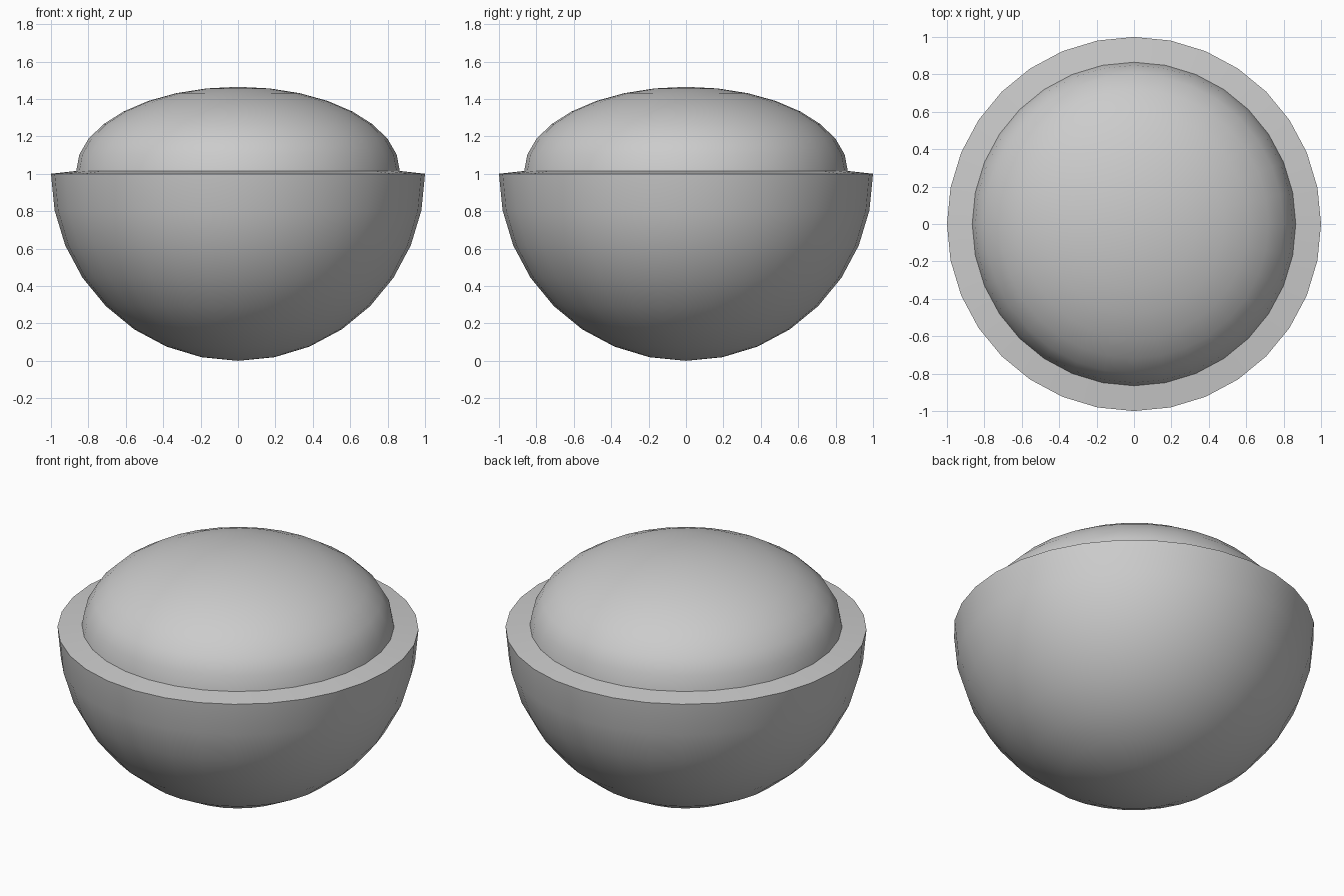
import bpy, bmesh
from math import sin, cos, pi, radians

if "Cube" in bpy.data.objects:
    bpy.data.objects.remove(bpy.data.objects["Cube"])

SEGMENTS = 32
RINGS = 8          # rings per hemisphere
RIM_R, RIM_Z = 0.865, 1.015
DOME_H = 0.45


def lathe(name, profile):
    """Revolve (radius, z) points, listed bottom to top, around the z axis."""
    bm = bmesh.new()
    rings = []
    for r, z in profile:
        if r < 1e-5:
            rings.append([bm.verts.new((0, 0, z))] * SEGMENTS)
        else:
            rings.append([bm.verts.new((r * cos(2 * pi * i / SEGMENTS),
                                        r * sin(2 * pi * i / SEGMENTS), z))
                          for i in range(SEGMENTS)])
    for low, high in zip(rings, rings[1:]):
        for i in range(SEGMENTS):
            j = (i + 1) % SEGMENTS
            corners = dict.fromkeys((low[i], low[j], high[j], high[i]))
            bm.faces.new(list(corners))
    mesh = bpy.data.meshes.new(name)
    bm.to_mesh(mesh)
    bm.free()
    obj = bpy.data.objects.new(name, mesh)
    bpy.context.collection.objects.link(obj)
    bpy.ops.object.select_all(action='DESELECT')
    obj.select_set(True)
    bpy.context.view_layer.objects.active = obj
    bpy.ops.object.shade_smooth_by_angle(angle=radians(35))
    return obj


angles = [pi / 2 * i / RINGS for i in range(RINGS + 1)]

# Round bowl with a slightly raised inner rim
bowl = [(sin(a), 1 - cos(a)) for a in angles] + [(RIM_R, RIM_Z)]
lathe("bowl", bowl)

# Flattened dome filling the bowl
dome = [(RIM_R * cos(a), RIM_Z + DOME_H * sin(a)) for a in angles]
lathe("dome", dome)
